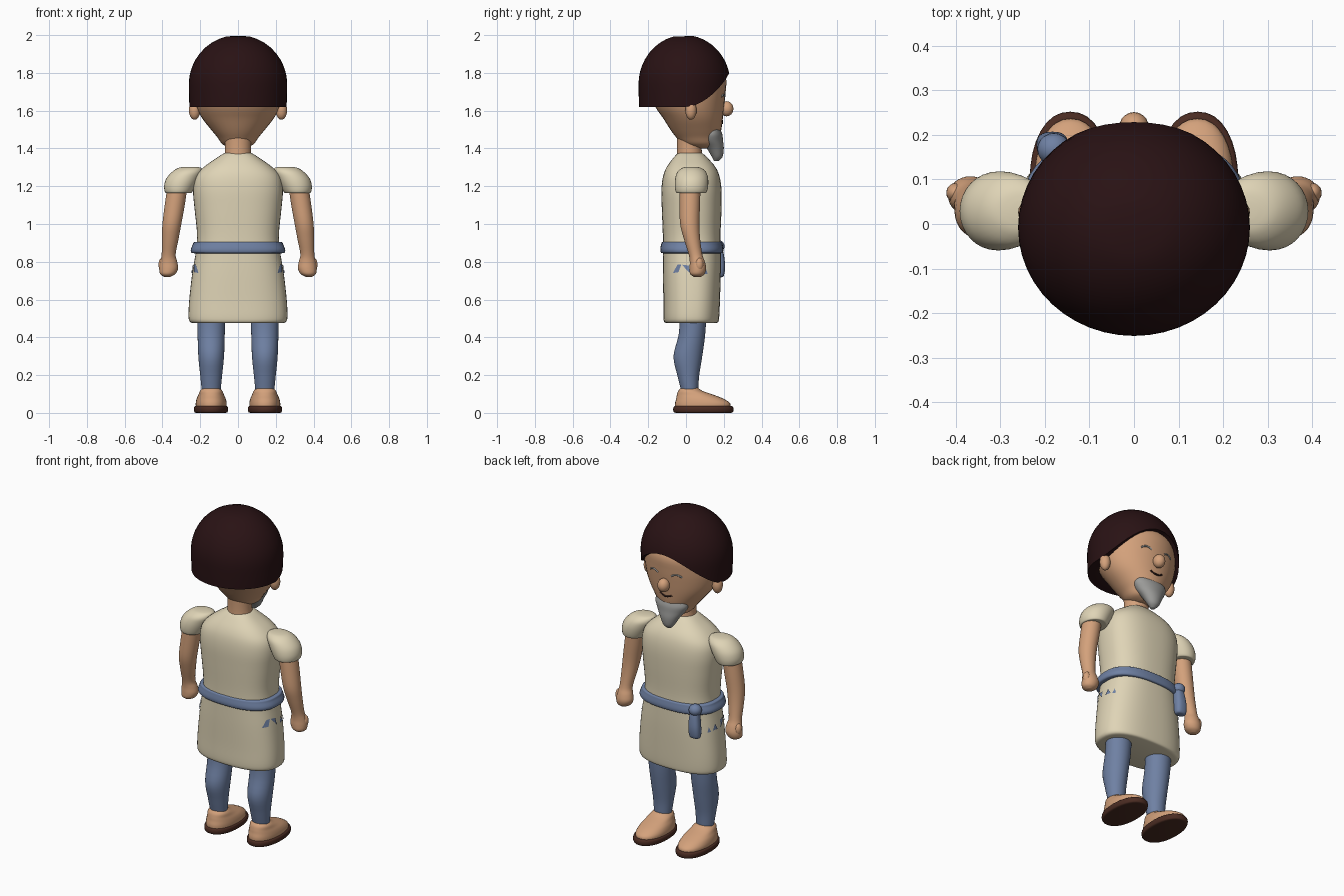
import bpy, bmesh, math
from mathutils import Vector

cube = bpy.data.objects.get("Cube")
if cube:
    bpy.data.objects.remove(cube, do_unlink=True)


def material(name, rgb):
    m = bpy.data.materials.new(name)
    m.use_nodes = True
    m.diffuse_color = (*rgb, 1)
    m.node_tree.nodes["Principled BSDF"].inputs["Base Color"].default_value = (*rgb, 1)
    return m


SKIN = material("skin", (0.66, 0.36, 0.2))
CREAM = material("cream cloth", (0.74, 0.66, 0.47))
BLUE = material("blue cloth", (0.16, 0.22, 0.37))
HAIR = material("dark hair", (0.022, 0.006, 0.007))
GREY = material("grey beard", (0.33, 0.33, 0.32))
SOLE = material("brown sole", (0.07, 0.025, 0.016))
LINE = material("mouth line", (0.03, 0.012, 0.01))


def finish(name, bm, mat, angle=40):
    bmesh.ops.recalc_face_normals(bm, faces=bm.faces)
    me = bpy.data.meshes.new(name)
    bm.to_mesh(me)
    bm.free()
    ob = bpy.data.objects.new(name, me)
    bpy.context.collection.objects.link(ob)
    me.materials.append(mat)
    bpy.ops.object.select_all(action="DESELECT")
    ob.select_set(True)
    bpy.context.view_layer.objects.active = ob
    bpy.ops.object.shade_smooth_by_angle(angle=math.radians(angle))
    return ob


def dense(rings, steps=4):
    """Smoothly resample rings of (z, centre x, centre y, radius x, radius y)."""
    out = []
    last = len(rings) - 1
    for i in range(last):
        a, b, c, d = (rings[max(0, min(last, j))] for j in (i - 1, i, i + 1, i + 2))
        for k in range(steps):
            t = k / steps
            out.append([0.5 * (2 * q + (r - p) * t + (2 * p - 5 * q + 4 * r - s) * t * t
                               + (3 * q - p - 3 * r + s) * t ** 3)
                        for p, q, r, s in zip(a, b, c, d)])
    return out + [list(rings[-1])]


def bridge(bm, loops):
    for lo, hi in zip(loops, loops[1:]):
        for i in range(len(lo)):
            j = (i + 1) % len(lo)
            bm.faces.new((lo[i], lo[j], hi[j], hi[i]))
    bm.faces.new(loops[0])
    bm.faces.new(loops[-1])


def loft(name, rings, mat, side=1, power=2.0, sides=32):
    """Stack of super-ellipses, closed at both ends."""
    bm = bmesh.new()
    loops = []
    for z, cx, cy, rx, ry in dense(rings):
        loop = []
        for i in range(sides):
            a = math.tau * i / sides
            c, s = math.cos(a), math.sin(a)
            x = math.copysign(abs(c) ** (2 / power), c) * rx
            y = math.copysign(abs(s) ** (2 / power), s) * ry
            loop.append(bm.verts.new(((cx + x) * side, cy + y, z)))
        loops.append(loop)
    bridge(bm, loops)
    return finish(name, bm, mat)


def ball(name, centre, radii, mat):
    bm = bmesh.new()
    bmesh.ops.create_uvsphere(bm, u_segments=20, v_segments=12, radius=1)
    bmesh.ops.scale(bm, vec=radii, verts=bm.verts)
    bmesh.ops.translate(bm, vec=centre, verts=bm.verts)
    return finish(name, bm, mat)


def ring_at(rings, z):
    return min(dense(rings, 8), key=lambda r: abs(r[0] - z))


# Head, neck, nose
head = [(1.40, 0, .09, .03, .04), (1.42, 0, .075, .08, .09), (1.46, 0, .062, .11, .115),
        (1.5, 0, .052, .143, .135), (1.56, 0, .037, .19, .158), (1.62, 0, .02, .22, .182),
        (1.7, 0, .01, .236, .2), (1.78, 0, .01, .23, .2), (1.86, 0, 0, .19, .16),
        (1.93, 0, 0, .1, .1)]
loft("head", head, SKIN)
loft("neck", [(1.33, 0, .02, .075, .07), (1.4, 0, .018, .069, .065), (1.5, 0, .02, .075, .07)], SKIN)
ball("nose", (0, .215, 1.61), (.034, .036, .04), SKIN)

# Bowl of hair, its lower rim rising towards the face
bm = bmesh.new()
loops = []
SEG, ROWS = 48, 16
for row in range(1, ROWS + 2):
    loop = []
    for i in range(SEG):
        a = math.tau * i / SEG
        c, s = math.cos(a), math.sin(a)
        low = 1.62 + 0.18 * max(0, s) ** 2
        t = min(row, ROWS) / ROWS
        z = low + (2.0 - low) * (0.5 + 0.5 * math.cos(math.pi * (0.03 + 0.97 * t))
                                 if t < 0.5 else 1 - t)
        if z > 1.74:
            f = math.sqrt(max(0, 1 - ((z - 1.74) / .26) ** 2))
        else:
            f = 1 - 0.8 * (1.74 - z) ** 2
        if row > ROWS:
            f *= 0.78
        loop.append(bm.verts.new((.26 * f * c, -.008 + .243 * f * s, z)))
    loops.append(loop)
bridge(bm, loops)
finish("hair", bm, HAIR, 50)

# Beard
loft("beard", [(1.333, 0, .16, .012, .012), (1.355, 0, .165, .034, .028), (1.4, 0, .155, .06, .045),
               (1.44, 0, .138, .088, .058), (1.475, 0, .135, .104, .057),
               (1.505, 0, .135, .098, .045)], GREY)


# Thin face lines that follow the head surface
def face_line(name, points, mat, radius):
    cu = bpy.data.curves.new(name, "CURVE")
    cu.dimensions = "3D"
    cu.bevel_depth = radius
    cu.bevel_resolution = 1
    sp = cu.splines.new("POLY")
    sp.points.add(len(points) - 1)
    for p, (x, z) in zip(sp.points, points):
        _, _, cy, rx, ry = ring_at(head, z)
        p.co = (x, cy + ry * math.sqrt(1 - (x / rx) ** 2), z, 1)
    cu.materials.append(mat)
    ob = bpy.data.objects.new(name, cu)
    bpy.context.collection.objects.link(ob)


steps = [i / 4 for i in range(-4, 5)]
for side, tag in ((1, "left"), (-1, "right")):
    face_line(tag + "_eye", [(side * .075 + .03 * t, 1.685 - .012 * t * t) for t in steps], GREY, .005)
face_line("mouth", [(.04 * t, 1.535 + .014 * t * t) for t in steps], LINE, .005)

# Tunic and belt
tunic = [(.475, 0, .028, .235, .13), (.482, 0, .028, .254, .143), (.51, 0, .028, .262, .148),
         (.6, 0, .03, .258, .15), (.74, 0, .031, .242, .153), (.86, 0, .031, .222, .153),
         (.95, 0, .03, .217, .153), (1.08, 0, .03, .23, .158), (1.18, 0, .029, .238, .159),
         (1.25, 0, .028, .226, .15), (1.3, 0, .027, .183, .13), (1.345, 0, .024, .12, .095),
         (1.372, 0, .022, .078, .068), (1.376, 0, .022, .06, .055)]
TUNIC_POWER = 2.5
loft("tunic", tunic, CREAM, power=TUNIC_POWER, sides=48)
loft("belt", [(.845, 0, .031, .23, .152), (.848, 0, .031, .246, .163), (.865, 0, .031, .25, .167),
              (.89, 0, .031, .24, .163), (.903, 0, .031, .234, .158), (.906, 0, .031, .21, .14)],
     BLUE, power=TUNIC_POWER, sides=48)

# Belt knot and hanging end
ball("belt_knot", (-.18, .168, .882), (.037, .036, .034), BLUE)
loft("belt_tail", [(.718, -.185, .175, .018, .012), (.728, -.185, .176, .032, .025),
                   (.78, -.183, .177, .035, .03), (.84, -.18, .172, .03, .028),
                   (.88, -.18, .165, .025, .025)], BLUE, power=2.6)

# Blue scraps showing at the hips, as (y, z) outlines laid on the tunic
scraps = [[(-.07, .74), (-.045, .785), (-.025, .785), (-.04, .745)],
          [(-.02, .785), (.015, .78), (.02, .74), (0, .76)],
          [(.05, .74), (.065, .775), (.085, .74)],
          [(.095, .735), (.105, .765), (.115, .735)]]

for side, tag in ((1, "left"), (-1, "right")):
    bm = bmesh.new()
    for outline in scraps:
        verts = []
        for y, z in outline:
            _, _, cy, rx, ry = ring_at(tunic, z)
            x = rx * (1 - abs((y - cy) / ry) ** TUNIC_POWER) ** (1 / TUNIC_POWER) + .006
            verts.append(bm.verts.new((side * x, y, z)))
        bm.faces.new(verts)
    scrap = finish(tag + "_hip_patch", bm, BLUE)
    for poly in scrap.data.polygons:
        if poly.normal.x * side < 0:
            poly.flip()

    # Ear, sleeve, arm and fist
    ball(tag + "_ear", (side * .23, .026, 1.602), (.03, .03, .05), SKIN)
    loft(tag + "_sleeve", [(1.165, .315, .028, .06, .07), (1.168, .315, .028, .071, .081),
                           (1.2, .308, .029, .083, .088), (1.24, .292, .03, .088, .087),
                           (1.275, .27, .03, .08, .076), (1.297, .255, .03, .06, .05),
                           (1.303, .25, .03, .025, .02)], CREAM, side)
    loft(tag + "_arm", [(1.2, .32, .022, .053, .055), (1.1, .335, .02, .053, .054),
                        (1.0, .35, .02, .05, .051), (.92, .359, .032, .044, .043),
                        (.84, .367, .05, .037, .036), (.8, .367, .06, .045, .04),
                        (.765, .367, .063, .05, .044), (.735, .372, .06, .04, .038),
                        (.72, .375, .06, .015, .018)], SKIN, side)
    ball(tag + "_thumb", (side * .4, .07, .785), (.021, .022, .036), SKIN)

    # Trouser leg, foot and sole
    loft(tag + "_trouser_leg", [(.56, .142, .04, .075, .07), (.42, .142, .032, .072, .07),
                                (.3, .142, .01, .068, .076), (.2, .142, .012, .058, .058),
                                (.13, .142, .018, .051, .047), (.112, .142, .018, .048, .044)],
         BLUE, side)
    loft(tag + "_foot", [(.02, .142, .088, .08, .145), (.05, .142, .088, .082, .146),
                         (.075, .142, .073, .077, .125), (.095, .142, .05, .068, .098),
                         (.118, .142, .022, .058, .062), (.138, .142, .02, .035, .04)],
         SKIN, side, power=2.2)
    loft(tag + "_sole", [(0, .143, .092, .078, .145), (.004, .143, .092, .087, .156),
                         (.018, .143, .092, .091, .16), (.032, .143, .092, .089, .157),
                         (.037, .143, .092, .08, .148)], SOLE, side, power=2.2)
